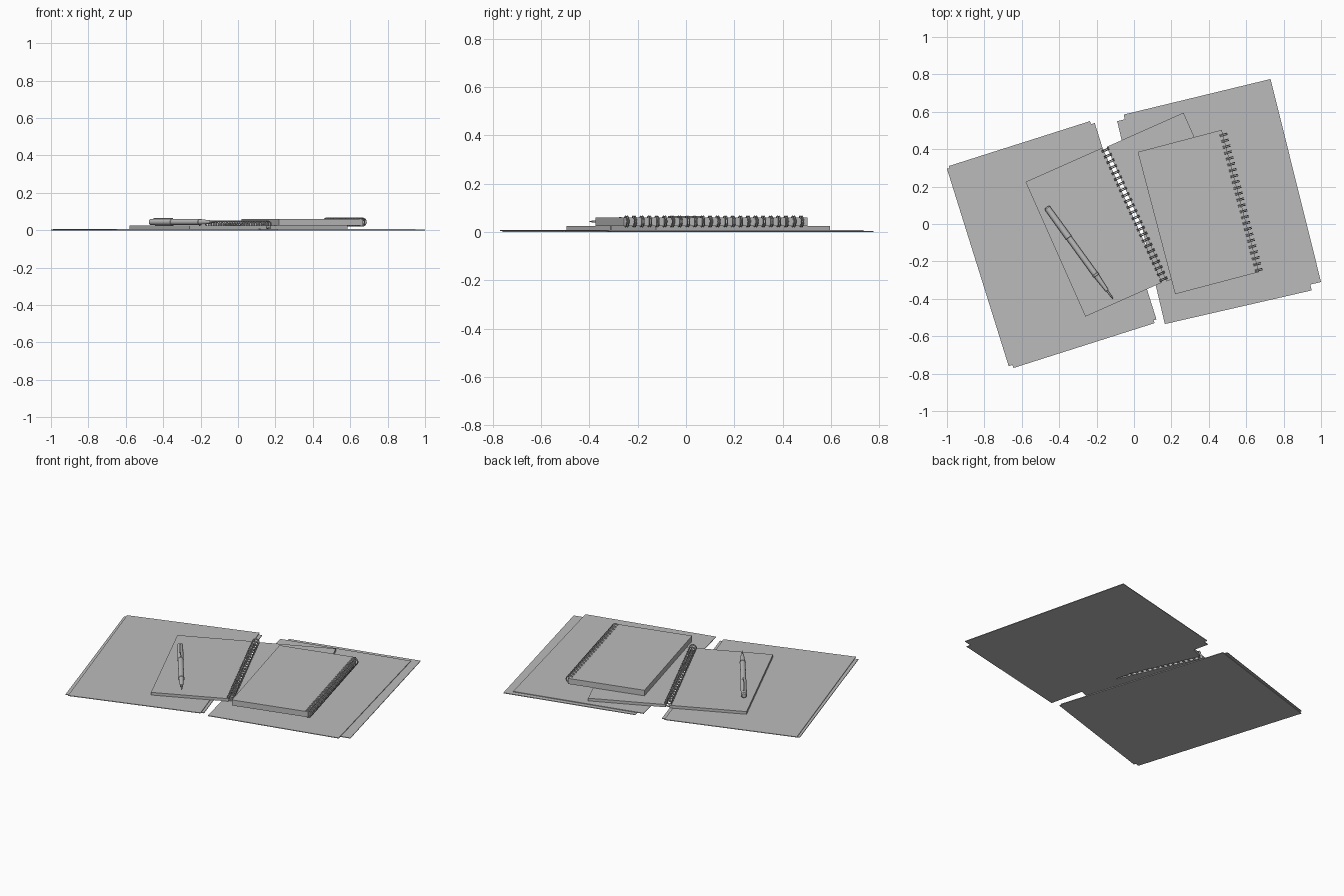
import bpy, bmesh, math
from mathutils import Vector

cube = bpy.data.objects.get("Cube")
if cube:
    bpy.data.objects.remove(cube)

GREY = (0.5, 0.5, 0.5, 1)
mat = bpy.data.materials.new("plain grey")
mat.use_nodes = True
mat.diffuse_color = GREY
mat.node_tree.nodes["Principled BSDF"].inputs["Base Color"].default_value = GREY


def add(name, data):
    obj = bpy.data.objects.new(name, data)
    bpy.context.collection.objects.link(obj)
    data.materials.append(mat)
    return obj


def slab(name, corners, z0, z1):
    """Flat outline extruded upward."""
    bm = bmesh.new()
    base = bm.faces.new([bm.verts.new((x, y, z0)) for x, y in corners])
    top = bmesh.ops.extrude_face_region(bm, geom=[base])["geom"]
    bmesh.ops.translate(bm, vec=(0, 0, z1 - z0),
                        verts=[v for v in top if isinstance(v, bmesh.types.BMVert)])
    bmesh.ops.recalc_face_normals(bm, faces=bm.faces)
    mesh = bpy.data.meshes.new(name)
    bm.to_mesh(mesh)
    bm.free()
    return add(name, mesh)


def block(name, start, along, width, z0, z1):
    """Rectangle from a corner, an edge vector and a width to its right."""
    a, e = Vector(start), Vector(along)
    side = Vector((e.y, -e.x)).normalized() * width
    return slab(name, [a, a + e, a + e + side, a + side], z0, z1)


def binding(name, start, end, z, radius, count=24):
    """Row of paired wire loops along a line."""
    a, b = Vector((*start, z)), Vector((*end, z))
    axis = (b - a).normalized()
    side = axis.cross(Vector((0, 0, 1)))
    curve = bpy.data.curves.new(name, "CURVE")
    curve.dimensions = "3D"
    curve.bevel_depth = 0.0025
    curve.bevel_resolution = 1
    for i in range(count):
        for shift in (-0.004, 0.004):
            c = a.lerp(b, (i + 0.5) / count) + axis * shift
            loop = curve.splines.new("POLY")
            loop.points.add(15)
            loop.use_cyclic_u = True
            for k, p in enumerate(loop.points):
                t = math.tau * k / 16
                q = c + side * radius * math.cos(t)
                q.z += radius * math.sin(t)
                p.co = (*q, 1)
    return add(name, curve)


# Left folder: two slightly twisted covers
slab("left_folder_back", [(-1, .295), (-.21, .54), (.12, -.51), (-.67, -.76)], 0, 0.004)
slab("left_folder_front", [(-.99, .31), (-.235, .55), (.11, -.53), (-.645, -.77)], 0.004, 0.008)

# Right folder: two offset covers
slab("right_folder_back", [(-.055, .585), (.73, .775), (1, -.31), (.21, -.5)], 0, 0.004)
slab("right_folder_front", [(-.09, .55), (.69, .735), (.95, -.355), (.165, -.535)], 0.004, 0.008)

# Open notebook: two page stacks with the binding between them
block("open_notebook_left_pages", (-.26, -.495), (-.32, .72), 0.45, 0.008, 0.025)
block("open_notebook_right_pages", (.585, -.125), (-.32, .72), -0.45, 0.008, 0.025)
binding("open_notebook_rings", (-.16, .41), (.165, -.31), 0.03, 0.02)

# Closed notebook: covers and pages with the binding on its right edge
BACK = ((.22, -.375), (-.2, .76), 0.464)
block("closed_notebook_back_cover", *BACK, 0.025, 0.028)
block("closed_notebook_pages", *BACK, 0.028, 0.057)
block("closed_notebook_front_cover", *BACK, 0.057, 0.06)
binding("closed_notebook_rings", (.472, .492), (.668, -.262), 0.044, 0.022)

# Pen: turned profile (distance from cap end, radius)
profile = [(0, 0), (0, .012), (.006, .017), (.2, .018), (.202, .016), (.44, .016),
           (.442, .0175), (.452, .0175), (.454, .015), (.55, .009), (.552, .005),
           (.59, .004), (.605, .001), (.605, 0)]
SIDES = 20
bm = bmesh.new()
edges = []
verts = [bm.verts.new((r, 0, d)) for d, r in profile]
edges = [bm.edges.new(pair) for pair in zip(verts, verts[1:])]
bmesh.ops.spin(bm, geom=verts + edges, cent=(0, 0, 0), axis=(0, 0, 1),
               angle=math.tau, steps=SIDES, use_merge=True)
bmesh.ops.remove_doubles(bm, verts=bm.verts, dist=0.0001)
bmesh.ops.recalc_face_normals(bm, faces=bm.faces)
mesh = bpy.data.meshes.new("pen")
bm.to_mesh(mesh)
bm.free()
pen = add("pen", mesh)
cap_end, tip = Vector((-.467, .09, .044)), Vector((-.112, -.4, .044))
direction = (tip - cap_end).normalized()
pen.location = cap_end
pen.rotation_euler = direction.to_track_quat("Z", "Y").to_euler()
bpy.ops.object.select_all(action="DESELECT")
pen.select_set(True)
bpy.context.view_layer.objects.active = pen
bpy.ops.object.shade_smooth_by_angle(angle=math.radians(35))

# Pen clip along the top of the cap
clip = cap_end + direction * 0.03 + direction.cross(Vector((0, 0, 1))) * -0.004
block("pen_clip", clip.xy, direction.xy * 0.17, 0.008, 0.06, 0.066)
